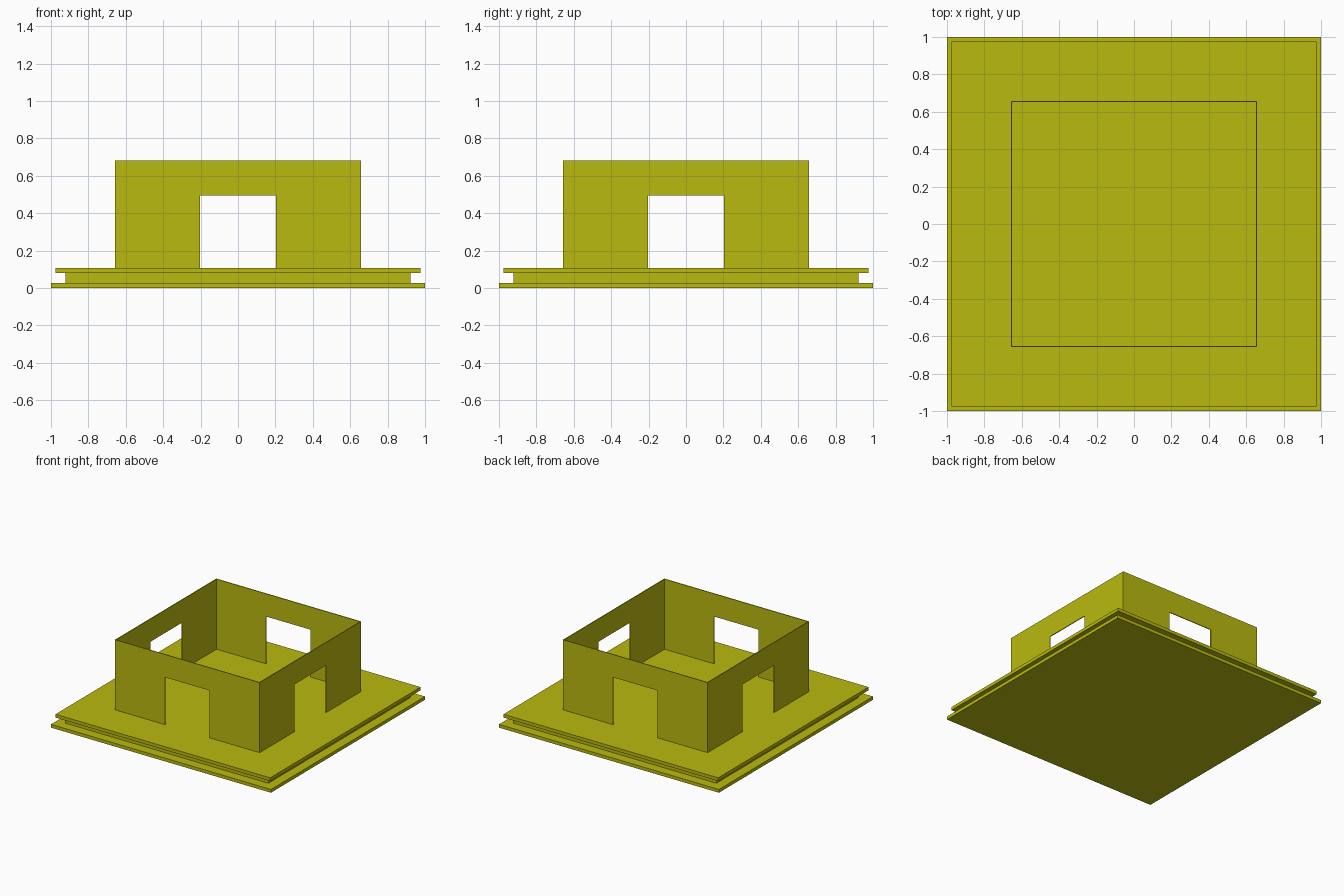
import bpy
import bmesh
from math import pi
from mathutils import Matrix

cube = bpy.data.objects.get("Cube")
if cube:
    bpy.data.objects.remove(cube, do_unlink=True)

# Single olive yellow colour
OLIVE = (0.49, 0.49, 0.005, 1)
olive = bpy.data.materials.new("olive_yellow")
olive.use_nodes = True
olive.diffuse_color = OLIVE
olive.node_tree.nodes["Principled BSDF"].inputs["Base Color"].default_value = OLIVE


def finish(name, bm):
    bmesh.ops.recalc_face_normals(bm, faces=bm.faces)
    mesh = bpy.data.meshes.new(name)
    bm.to_mesh(mesh)
    bm.free()
    mesh.materials.append(olive)
    obj = bpy.data.objects.new(name, mesh)
    bpy.context.collection.objects.link(obj)
    return obj


def slab(name, half, bottom, top):
    bm = bmesh.new()
    bmesh.ops.create_cube(bm, size=1, matrix=Matrix.Translation((0, 0, (bottom + top) / 2))
                          @ Matrix.Diagonal((2 * half, 2 * half, top - bottom, 1)))
    return finish(name, bm)


# Stepped base: wide foot, recessed core, overhanging floor
FLOOR = 0.107
slab("base_foot", 1.0, 0, 0.027)
slab("base_core", 0.922, 0.027, 0.08)
slab("floor_plate", 0.976, 0.08, FLOOR)

# Thin wall with a doorway, mitred at the corners, repeated on four sides
HALF, THICK, TOP = 0.658, 0.007, 0.683
DOOR, DOOR_TOP = 0.203, 0.496
outline = [(-HALF, FLOOR), (-DOOR, FLOOR), (-DOOR, DOOR_TOP), (DOOR, DOOR_TOP),
           (DOOR, FLOOR), (HALF, FLOOR), (HALF, TOP), (-HALF, TOP)]


def wall(name, angle):
    bm = bmesh.new()
    outer = [bm.verts.new((x, -HALF, z)) for x, z in outline]
    inner = []
    for x, z in outline:
        if abs(x) == HALF:
            x -= THICK if x > 0 else -THICK
        inner.append(bm.verts.new((x, THICK - HALF, z)))
    bm.faces.new(outer)
    bm.faces.new(inner[::-1])
    for i in range(len(outline)):
        j = (i + 1) % len(outline)
        # Corner ends stay open where neighbouring walls meet
        if abs(outline[i][0]) == HALF and outline[i][0] == outline[j][0]:
            continue
        bm.faces.new((outer[j], outer[i], inner[i], inner[j]))
    bmesh.ops.rotate(bm, verts=bm.verts, cent=(0, 0, 0), matrix=Matrix.Rotation(angle, 3, "Z"))
    return finish(name, bm)


for i, side in enumerate(("front", "left", "back", "right")):
    wall(side + "_wall", i * pi / 2)
